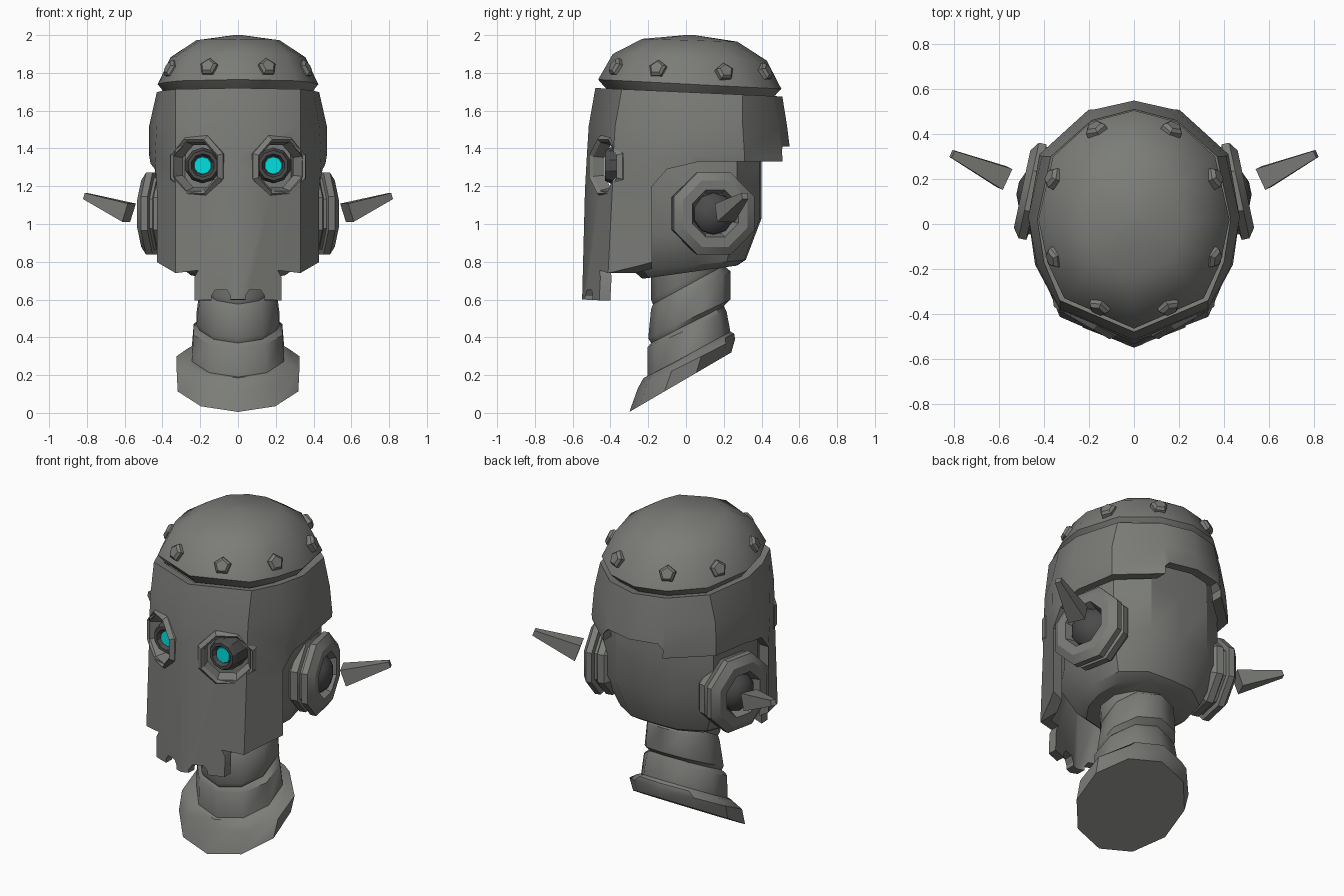
import bpy, bmesh, math
from mathutils import Vector, Matrix

if "Cube" in bpy.data.objects:
    bpy.data.objects.remove(bpy.data.objects["Cube"])


def material(name, rgb):
    m = bpy.data.materials.new(name)
    m.diffuse_color = (*rgb, 1)
    m.use_nodes = True
    m.node_tree.nodes["Principled BSDF"].inputs["Base Color"].default_value = m.diffuse_color
    return m


STEEL = material("grey steel", (0.2, 0.205, 0.19))
DARK = material("dark steel", (0.07, 0.07, 0.07))
GLOW = material("cyan glow", (0.0, 0.75, 0.75))


def make(name, bm, mat, matrix=None, angle=30):
    bmesh.ops.recalc_face_normals(bm, faces=bm.faces)
    me = bpy.data.meshes.new(name)
    bm.to_mesh(me)
    bm.free()
    ob = bpy.data.objects.new(name, me)
    bpy.context.collection.objects.link(ob)
    me.materials.append(mat)
    if matrix:
        me.transform(matrix)
    smooth(ob, angle)
    return ob


def smooth(ob, angle=30):
    bpy.ops.object.select_all(action='DESELECT')
    ob.select_set(True)
    bpy.context.view_layer.objects.active = ob
    bpy.ops.object.shade_smooth_by_angle(angle=math.radians(angle))


def loft(rings, caps=True):
    bm = bmesh.new()
    vs = [[bm.verts.new(p) for p in r] for r in rings]
    n = len(rings[0])
    for a, b in zip(vs, vs[1:]):
        for i in range(n):
            bm.faces.new((a[i], a[(i + 1) % n], b[(i + 1) % n], b[i]))
    if caps:
        bm.faces.new(vs[0])
        bm.faces.new(vs[-1])
    else:
        bmesh.ops.remove_doubles(bm, verts=bm.verts, dist=1e-5)
    return bm


def circle(r, h, n, turn=0.5):
    return [(r * math.cos((i + turn) * math.tau / n),
             r * math.sin((i + turn) * math.tau / n), h) for i in range(n)]


def lathe(name, profile, n, mat, matrix, turn=0.5, caps=True):
    return make(name, loft([circle(r, h, n, turn) for r, h in profile], caps), mat, matrix)


def aim(pos, direction):
    # local z runs along the direction, local x stays level
    z = Vector(direction).normalized()
    x = Vector((0, 0, 1)).cross(z).normalized()
    m = Matrix((x, z.cross(x), z)).transposed().to_4x4()
    return Matrix.Translation(pos) @ m


def full(half, zf, zb):
    # mirror a half outline and slope it from front height to back height
    pts = half + [(-x, y) for x, y in half[-2:0:-1]]
    y0, y1 = half[0][1], half[-1][1]
    return [(x, y, zf + (zb - zf) * (y - y0) / (y1 - y0)) for x, y in pts]


def prism(points, axis, lo, hi):
    put = (lambda a, b, t: (t, a, b)) if axis == 'x' else (lambda a, b, t: (a, t, b))
    return make("cutter", loft([[put(a, b, t) for a, b in points] for t in (lo, hi)]), STEEL)


def modify(ob, kind, **settings):
    m = ob.modifiers.new(kind, kind)
    for k, v in settings.items():
        setattr(m, k, v)
    bpy.context.view_layer.objects.active = ob
    bpy.ops.object.modifier_apply(modifier=m.name)


# helmet shell with face plate
top = [(0, -.48), (.33, -.34), (.40, -.17), (.43, .02), (.37, .30), (.19, .46), (0, .51)]
brow = [(0, -.515), (.33, -.375), (.43, -.19), (.47, .03), (.41, .30), (.2, .49), (0, .535)]
band = [(0, -.525), (.33, -.385), (.44, -.18), (.47, .03), (.42, .31), (.2, .51), (0, .555)]
cheek = [(0, -.535), (.33, -.39), (.43, -.18), (.44, .03), (.41, .31), (.2, .51), (0, .555)]
jaw = [(0, -.55), (.33, -.42), (.43, -.18), (.43, .03), (.41, .31), (.2, .51), (0, .555)]
helmet = make("helmet", loft([full(jaw, .60, .55), full(cheek, 1.18, 1.18), full(band, 1.36, 1.36),
                              full(brow, 1.52, 1.52), full(top, 1.72, 1.675)], False), STEEL)
modify(helmet, 'SOLIDIFY', thickness=.055, offset=-1, use_even_offset=True)


def eye_place(s):
    return aim((s * .215, -.41, 1.305), (s * .5, -.86, 0))


cutters = [prism([(-.18, .3), (-.18, 1.2), (-.1, 1.29), (.07, 1.33), (.8, 1.33), (.8, .3)], 'x', -1, 1),
           prism([(-.2, 1.2), (-.2, 1.38), (-.17, 1.41), (.17, 1.41), (.2, 1.38), (.2, 1.2)], 'y', .2, 1)]
for s in (-1, 1):
    cutters.append(prism([(s * x, z) for x, z in
                          [(.23, .3), (.23, .72), (.21, .755), (.33, .74), (.45, .81), (.8, .81), (.8, .3)]],
                         'y', -1, 1))
    cutters.append(prism([(s * x, z) for x, z in
                          [(.04, .4), (.04, .62), (.06, .65), (.12, .65), (.14, .62), (.14, .4)]],
                         'y', -1, 0))
    cutters.append(lathe("cutter", [(.14, -.12), (.14, .16)], 8, STEEL, eye_place(s)))
for c in cutters:
    modify(helmet, 'BOOLEAN', operation='DIFFERENCE', object=c, solver='EXACT')
    bpy.data.objects.remove(c)
smooth(helmet)
# keep the centre line of the face soft
for e in helmet.data.edges:
    a, b = (helmet.data.vertices[i].co for i in e.vertices)
    if max(abs(a.x), abs(b.x)) < .005 and abs(a.z - b.z) > .1:
        e.use_edge_sharp = False

# dome cap with undercut rim
rim = [(0, -.465), (.31, -.33), (.385, -.17), (.425, .02), (.36, .30), (.19, .455), (0, .505)]


def scaled(k, shape=rim):
    return [(x * k, .02 + (y - .02) * k) for x, y in shape]


make("dome_cap", loft([full(scaled(.85), 1.69, 1.65), full(scaled(.93), 1.725, 1.68),
                       full(rim, 1.765, 1.715), full(scaled(.84), 1.90, 1.865),
                       full(scaled(.52), 1.98, 1.965), full(scaled(.05), 2.0, 2.0)]), STEEL, angle=48)

# dome rivets
for s in (-1, 1):
    for x, y, z in [(.15, -.36, 1.825), (.345, -.145, 1.815), (.35, .2, 1.80), (.165, .41, 1.80)]:
        lathe("rivet", [(.05, -.04), (.05, .02), (.035, .035)], 5, STEEL,
              aim((s * x, y, z), (s * x, (y - .02) * .9, .18)), .25)

# inner skull
skull = [(0, -.36), (.28, -.30), (.38, -.15), (.415, .05), (.375, .27), (.2, .39), (0, .40)]
make("skull", loft([full(scaled(.66, skull), .71, .78), full(scaled(.78, skull), .75, .81),
                    full(skull, .90, 1.03), full(skull, 1.30, 1.30),
                    full(scaled(.98, skull), 1.6, 1.6)]), STEEL)


# neck: slanted decagon rings, each from a front point, a back point and a half width
def slant(yf, zf, yb, zb, w):
    out = []
    for i in range(10):
        a = i * math.tau / 10
        t = (1 - math.cos(a)) / 2
        out.append((w * math.sin(a) * 1.05, yf + (yb - yf) * t, zf + (zb - zf) * t))
    return out


make("neck", loft([slant(*r) for r in [
    (-.30, .005, .24, .32, .32), (-.255, .13, .26, .39, .325), (-.225, .185, .255, .42, .27),
    (-.205, .19, .235, .43, .245), (-.205, .345, .215, .535, .235), (-.185, .37, .20, .565, .205),
    (-.20, .395, .235, .60, .22), (-.185, .55, .235, .75, .20), (-.175, .575, .20, .78, .185),
    (-.185, .60, .20, .80, .195), (-.185, .78, .20, .86, .20)]]), STEEL, angle=40)

for s in (-1, 1):
    side = "right" if s > 0 else "left"
    # eye frame, barrel and lens
    lathe(side + "_eye_frame", [(.178, -.04), (.176, .01), (.155, .035), (.138, .02), (.122, -.04), (.15, -.05),
                                (.178, -.04)], 8, STEEL, eye_place(s), caps=False)
    forward = aim((s * .187, -.42, 1.31), (0, -1, 0))
    lathe(side + "_eye_barrel", [(.095, -.14), (.095, -.02), (.08, .01), (.062, .01), (.05, -.015)],
          10, DARK, forward)
    lathe(side + "_eye_lens", [(.046, -.012), (.046, -.006)], 10, GLOW, forward)

    # ear disc with groove, dark bowl and spike
    tilt = math.radians(12)
    axis = (s * math.cos(tilt), math.sin(tilt), 0)
    ear = aim((s * .473, .15, 1.055), axis)
    lathe(side + "_ear", [(.20, -.14), (.225, -.11), (.225, -.07), (.205, -.06), (.205, -.045), (.235, -.04),
                          (.235, -.005), (.19, .025), (.135, .025), (.115, -.03)], 8, STEEL, ear)
    lathe(side + "_ear_bowl", [(.115, -.05), (.11, -.01), (.08, .025), (.03, .045)], 10, DARK, ear)
    lathe(side + "_ear_spike", [(.072, 0), (.024, .27)], 4, STEEL,
          aim((s * .577, .205, 1.06), (s * .25, .115, .095)))
